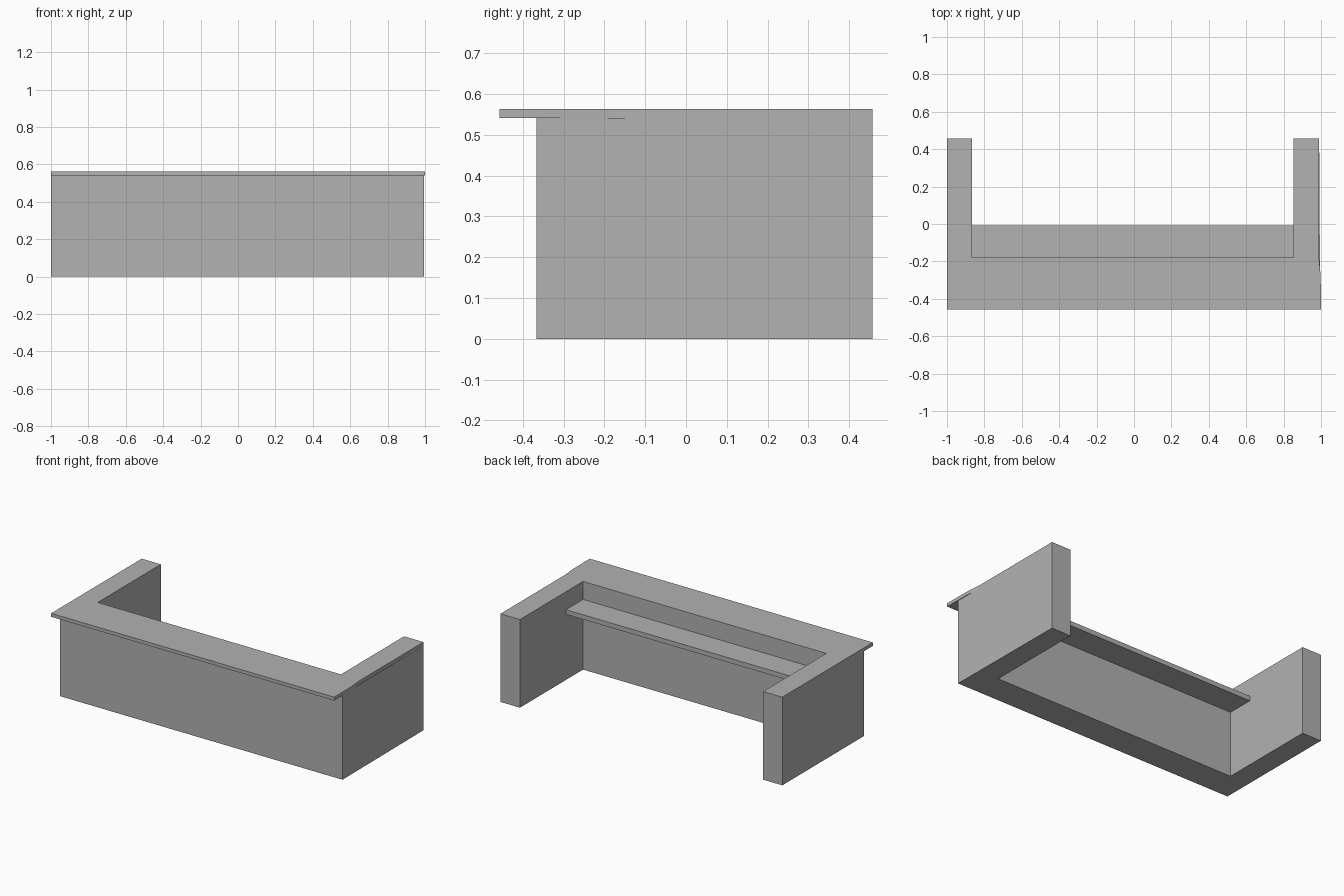
import bpy, bmesh

if "Cube" in bpy.data.objects:
    bpy.data.objects.remove(bpy.data.objects["Cube"])

# One flat colour for the whole desk
grey = bpy.data.materials.new("plain grey")
grey.diffuse_color = (0.445, 0.445, 0.445, 1.0)
grey.use_nodes = True
grey.node_tree.nodes["Principled BSDF"].inputs["Base Color"].default_value = grey.diffuse_color


def prism(name, outline, z0, z1):
    """Extrude a flat outline (counter-clockwise from above) from z0 to z1."""
    bm = bmesh.new()
    face = bm.faces.new([bm.verts.new((x, y, z0)) for x, y in outline])
    ext = bmesh.ops.extrude_face_region(bm, geom=[face], use_keep_orig=True)
    top = [v for v in ext["geom"] if isinstance(v, bmesh.types.BMVert)]
    bmesh.ops.translate(bm, verts=top, vec=(0, 0, z1 - z0))
    bmesh.ops.recalc_face_normals(bm, faces=bm.faces)
    mesh = bpy.data.meshes.new(name)
    bm.to_mesh(mesh)
    bm.free()
    mesh.materials.append(grey)
    obj = bpy.data.objects.new(name, mesh)
    bpy.context.collection.objects.link(obj)
    return obj


# Shared plan dimensions
LEFT, RIGHT, BACK = -1.0, 0.99, 0.457
IN_LEFT, IN_RIGHT, IN_FRONT = -0.865, 0.853, -0.18
UNDER, TOP = 0.541, 0.563
inner = [(RIGHT, BACK), (IN_RIGHT, BACK), (IN_RIGHT, IN_FRONT),
         (IN_LEFT, IN_FRONT), (IN_LEFT, BACK), (LEFT, BACK)]

# U-shaped walls: front panel with two side wings
prism("desk_walls", [(LEFT, -0.367), (0.995, -0.367)] + inner, 0.0, UNDER)

# Counter slab that overhangs the front panel
prism("counter_top", [(LEFT, -0.457), (1.0, -0.457), (0.998, -0.28),
                      (RIGHT, -0.19)] + inner, UNDER, TOP)

# Inner shelf between the wings, behind the front panel
prism("inner_shelf", [(IN_LEFT, IN_FRONT), (IN_RIGHT, IN_FRONT),
                      (IN_RIGHT, -0.008), (IN_LEFT, -0.008)], 0.418, 0.448)
